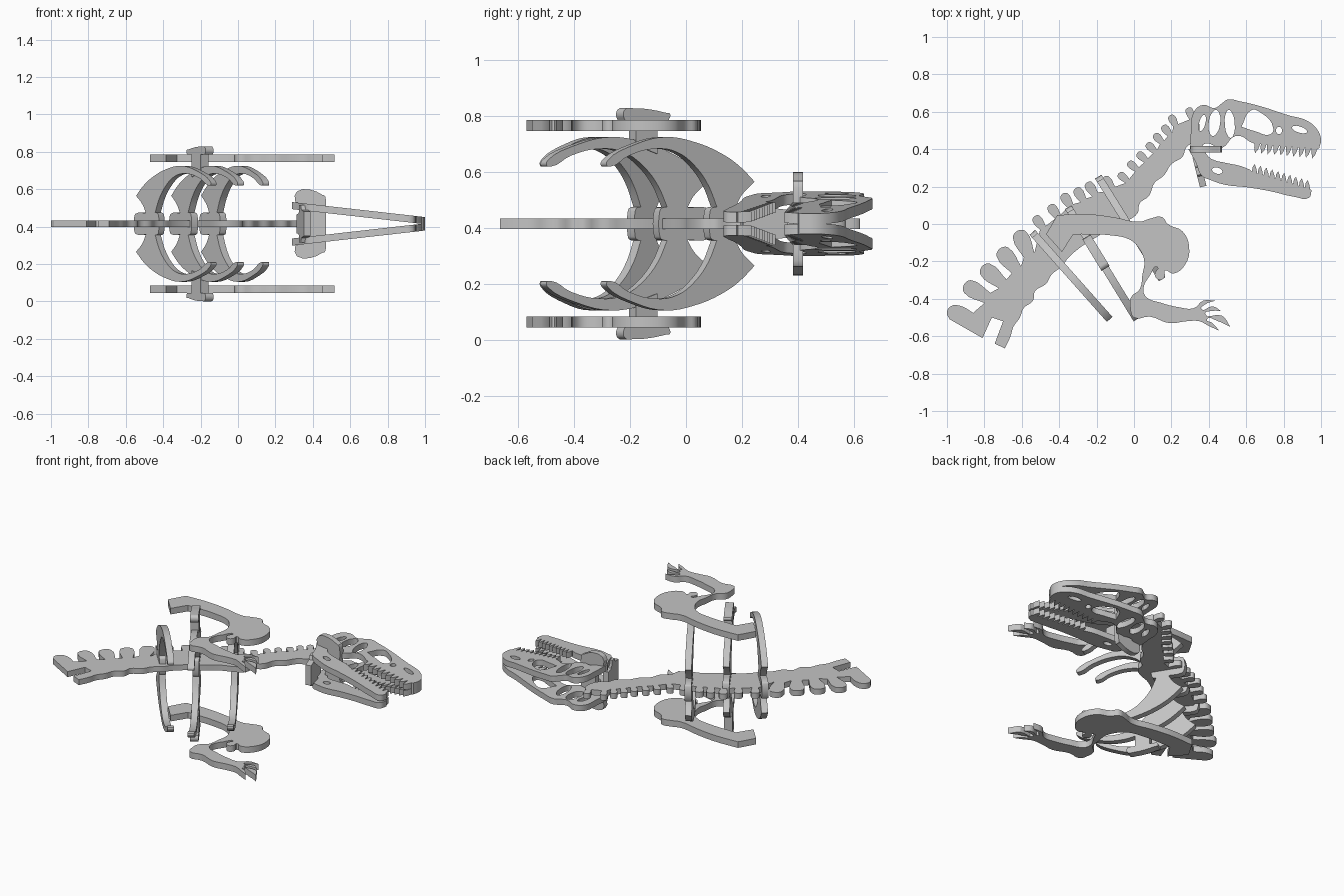
import bpy
import math
from mathutils import Matrix, Vector

MID = 0.415  # height of the mirror plane

cube = bpy.data.objects.get("Cube")
if cube:
    bpy.data.objects.remove(cube, do_unlink=True)

grey = bpy.data.materials.new("plain grey")
grey.use_nodes = True
colour = (0.55, 0.55, 0.55, 1)
grey.diffuse_color = colour
for node in grey.node_tree.nodes:
    if node.type == 'BSDF_PRINCIPLED':
        node.inputs["Base Color"].default_value = colour


def sharp(points):
    """Mark points as corners; unmarked points are rounded."""
    return [(p[0], p[1], True) for p in points]


def mirrored(half):
    """Close a half profile with its reflection below the mid plane."""
    return half + [(p[0], -p[1]) + tuple(p[2:]) for p in reversed(half)]


def ellipse(x, y, rx, ry, tilt=0, count=8):
    spin = Matrix.Rotation(math.radians(tilt), 2)
    ring = []
    for i in range(count):
        a = math.tau * i / count
        v = spin @ Vector((rx * math.cos(a), ry * math.sin(a)))
        ring.append((x + v.x, y + v.y))
    return ring


def teeth(start, end, count, height, lean=0.0):
    """Row of pointed teeth between two points."""
    a, b = Vector(start), Vector(end)
    step = (b - a) / count
    row = []
    for i in range(count):
        root = a + step * i
        tip = root + step * 0.5 + Vector((lean, height))
        row += [root, root + step * 0.15 + Vector((lean, height)) * 0.6, tip,
                root + step * 0.8 + Vector((lean, height)) * 0.4, root + step * 0.88]
    return sharp(row)


def fin(x, y, angle, length, width):
    """Rounded vertebra fin, walked from its head side to its tail side."""
    a = math.radians(angle)
    out = Vector((math.cos(a), math.sin(a)))
    side = Vector((out.y, -out.x)) * width / 2
    tip = Vector((x, y))
    base = tip - out * length
    return (sharp([base + side * 0.8]) + [tip + side - out * width * 0.25, tip + side * 0.5,
            tip - side * 0.5, tip - side - out * width * 0.25] + sharp([base - side * 0.8]))


def plate(name, loops, matrix, thickness):
    """Flat cut-out: first loop is the outline, the others are holes."""
    data = bpy.data.curves.new(name, 'CURVE')
    data.dimensions = '2D'
    data.fill_mode = 'BOTH'
    data.extrude = thickness / 2
    data.resolution_u = 4
    for loop in loops:
        spline = data.splines.new('BEZIER')
        spline.bezier_points.add(len(loop) - 1)
        spline.use_cyclic_u = True
        for bp, p in zip(spline.bezier_points, loop):
            bp.co = (p[0], p[1], 0)
        for bp, p in zip(spline.bezier_points, loop):
            kind = 'VECTOR' if len(p) > 2 else 'AUTO'
            bp.handle_left_type = bp.handle_right_type = kind
    obj = bpy.data.objects.new(name, data)
    bpy.context.collection.objects.link(obj)
    bpy.ops.object.select_all(action='DESELECT')
    obj.select_set(True)
    bpy.context.view_layer.objects.active = obj
    bpy.ops.object.convert(target='MESH')
    obj = bpy.context.view_layer.objects.active
    obj.data.transform(matrix)
    obj.data.materials.clear()
    obj.data.materials.append(grey)
    bpy.ops.object.shade_smooth_by_angle(angle=math.radians(30))


def upright(start, end):
    """Frame for a standing plate: u runs start to end, v runs up."""
    d = Vector((end[0] - start[0], end[1] - start[1], 0))
    up = Vector((0, 0, 1))
    m = Matrix((d, up, d.cross(up).normalized())).transposed().to_4x4()
    m.translation = (start[0], start[1], MID)
    return m


# Spine: belly edge from tail to head, then fins back to the tail
belly = [(-.69, -.665, True), (-.66, -.6), (-.645, -.55), (-.61, -.5), (-.59, -.45), (-.54, -.41),
         (-.53, -.36), (-.47, -.32), (-.44, -.27), (-.39, -.23), (-.35, -.18), (-.28, -.12),
         (-.2, -.07), (-.11, -.01), (-.03, .02), (.02, .06), (.03, .11), (.08, .15), (.11, .22),
         (.16, .26), (.2, .32), (.26, .36), (.28, .41), (.33, .45), (.35, .53), (.33, .57)]
neck_fins = [(.29, .62, 110), (.195, .58, 118), (.155, .525, 128), (.11, .48, 132),
             (.07, .43, 135), (.02, .38, 138), (-.03, .33, 140), (-.08, .27, 138)]
back_fins = [(-.16, .25, 125), (-.25, .22, 124), (-.31, .19, 122), (-.38, .16, 122),
             (-.45, .1, 125), (-.53, .04, 125)]
tail_fins = [(-.62, -.04, 115), (-.715, -.135, 128), (-.81, -.23, 140), (-.905, -.325, 150)]
top_edge = []
for fins, length, width in ((neck_fins, .06, .038), (back_fins, .075, .047), (tail_fins, .14, .078)):
    for f in fins:
        top_edge += fin(*f, length, width)
tail_end = [(-.86, -.475, True), (-.93, -.437), (-.98, -.44), (-1, -.475)] + sharp(
    [(-.985, -.51), (-.81, -.61), (-.76, -.5), (-.7, -.52), (-.745, -.64)])
plate("spine", [belly + top_edge + tail_end], Matrix.Translation((0, 0, MID)), .036)

# Ribs: crescents with a hub that grips the spine
rib = mirrored([(-.02, .045), (.0, .055), (.13, .058, True), (.09, .1), (0, .15, True), (.1, .205),
                (.22, .25), (.41, .293), (.6, .31), (.8, .285), (.985, .23), (1, .212), (.97, .205),
                (.85, .243), (.67, .268), (.52, .255), (.4, .205), (.31, .135), (.255, .06, True),
                (.29, .055), (.3, .045)])
rib_lines = {"rear_rib": ((-.53, -.06), (-.13, -.51)),
             "middle_rib": ((-.34, .07), (.015, -.51)),
             "front_rib": ((-.18, .235), (.15, -.295))}
for name, line in rib_lines.items():
    plate(name, [rib], upright(*line), .04)

# Shoulder pegs on the middle rib: a neck through the arm and a wider head
peg = sharp([(.32, .25), (.32, .371), (.25, .371)]) + [(.24, .39), (.27, .397), (.47, .413),
             (.52, .408), (.53, .39)] + sharp([(.52, .371), (.45, .371), (.45, .28)])
for name, s in (("left_shoulder_peg", 1), ("right_shoulder_peg", -1)):
    plate(name, [[(p[0], s * p[1]) + p[2:] for p in peg]], upright(*rib_lines["middle_rib"]), .05)

# Arms: shoulder blade, forearm and clawed hand in one plate
arm = [(-.41, .048, True), (-.24, .052), (-.1, .035), (.03, .012), (.09, .03), (.15, .037), (.18, 0),
       (.26, -.04), (.295, -.125), (.275, -.215), (.21, -.265), (.165, -.25), (.165, -.28), (.14, -.3),
       (.11, -.27), (.125, -.23), (.085, -.275), (.05, -.35), (.065, -.39), (.14, -.42), (.24, -.445),
       (.32, -.45), (.37, -.41), (.435, -.41, True), (.38, -.43), (.36, -.455), (.42, -.44),
       (.465, -.465, True), (.42, -.465), (.38, -.48), (.47, -.49), (.515, -.55, True), (.45, -.52),
       (.39, -.51), (.42, -.53), (.455, -.57, True), (.4, -.545), (.35, -.52), (.28, -.52), (.19, -.53),
       (.085, -.495), (0, -.5), (-.02, -.445), (-.015, -.39), (.03, -.35), (.045, -.27), (.055, -.2),
       (.03, -.135), (-.02, -.085), (-.13, -.06), (-.26, -.055), (-.325, -.055, True),
       (-.385, -.15, True), (-.47, -.055, True)]
for name, s in (("left_arm", 1), ("right_arm", -1)):
    plate(name, [arm], Matrix.Translation((0, 0, MID + s * .351)), .04)

# Skull and jaw halves, converging toward the snout
skull = ([(.3, .4, True), (.305, .5), (.32, .6), (.37, .637), (.43, .62), (.47, .645), (.5, .665),
          (.57, .655), (.675, .63), (.83, .58), (.92, .555), (.98, .505), (1, .45), (.99, .405, True)]
         + teeth((.98, .4), (.64, .43), 10, -.05, -.01)
         + [(.62, .44), (.57, .47), (.53, .465), (.49, .42), (.46, .4, True), (.38, .43), (.35, .4)])
skull_holes = [ellipse(.365, .54, .016, .045, -15), ellipse(.43, .54, .03, .07, -8),
               ellipse(.512, .535, .026, .075, 4), ellipse(.775, .5, .016, .02),
               ellipse(.885, .505, .042, .016, -18),
               [(.575, .52, True), (.63, .61), (.67, .6), (.745, .51), (.73, .48), (.65, .495)]]
jaw = ([(.29, .4, True), (.36, .4), (.41, .35), (.5, .325), (.57, .31), (.62, .29, True)]
       + teeth((.63, .28), (.945, .185), 10, .045, .0)
       + [(.95, .18, True), (.935, .14), (.86, .145), (.73, .175), (.6, .197), (.485, .21),
          (.41, .235), (.36, .26), (.33, .33)])
jaw_holes = [ellipse(.445, .285, .028, .016, -15)]
for side, s in (("left", 1), ("right", -1)):
    lean = Matrix.Identity(4)
    lean[2][0] = -s * .113
    lean[2][3] = MID + s * .13
    plate(side + "_skull", [skull] + skull_holes, lean, .038)
    plate(side + "_jaw", [jaw] + jaw_holes, lean, .038)

# Brackets that hold the two head halves on the neck
skull_bracket = mirrored(sharp([(.45, .09), (.15, .1), (.12, .15)]) + [(.2, .175)]
                         + [(.9, .155), (1, .13)] + sharp([(1, .04)]))
plate("skull_bracket", [skull_bracket], upright((.28, .4), (.47, .4)), .036)
jaw_bracket = mirrored(sharp([(0, .05), (.3, .055), (.35, .1), (.6, .1), (.65, .075), (1, .065)]))
plate("jaw_bracket", [jaw_bracket], upright((.33, .36), (.37, .2)), .036)
